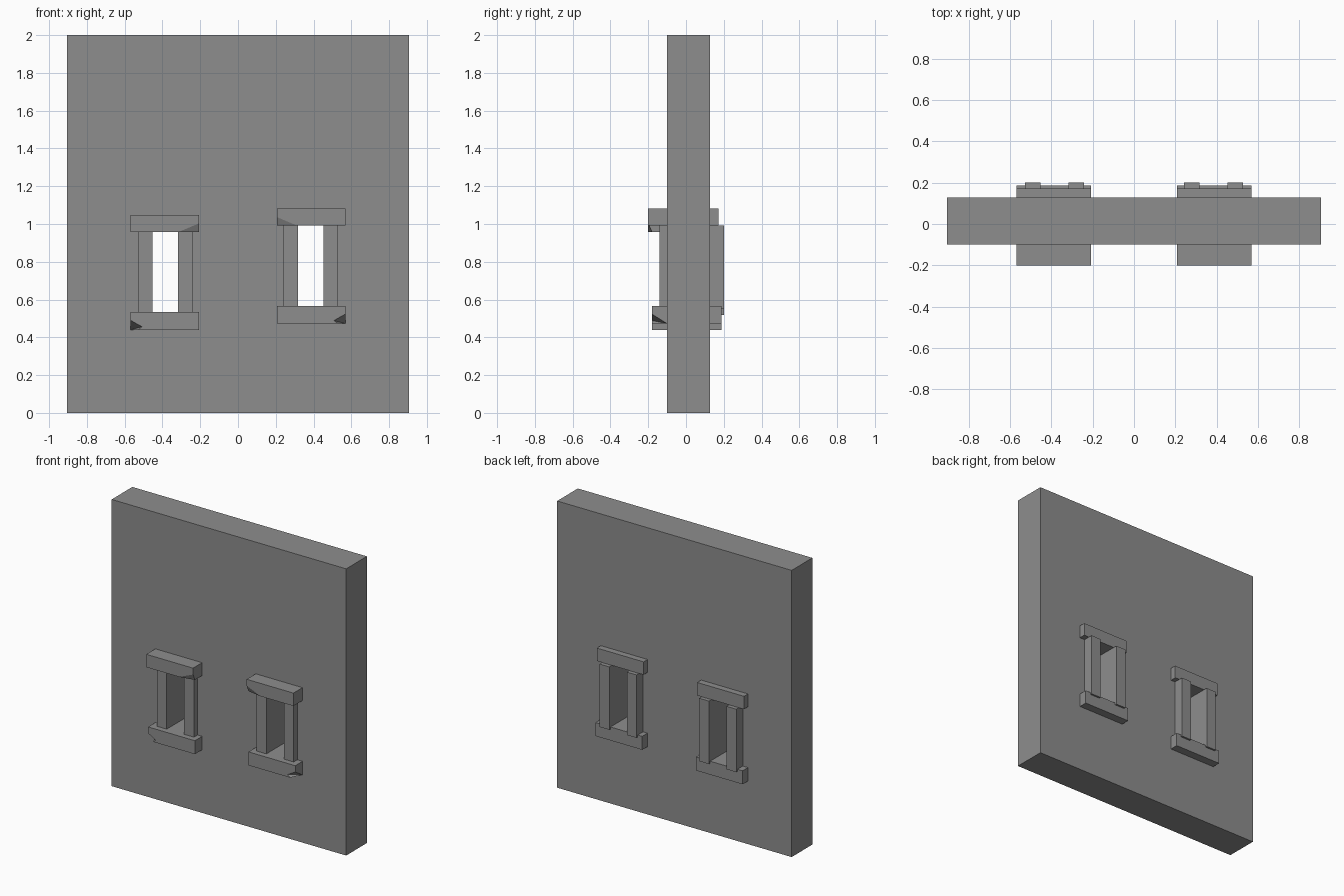
import bpy
import bmesh
from mathutils import Vector

cube = bpy.data.objects.get("Cube")
if cube:
    bpy.data.objects.remove(cube, do_unlink=True)

# One plain stone grey
stone = bpy.data.materials.new("stone_grey")
stone.use_nodes = True
GREY = (0.27, 0.27, 0.27, 1)
stone.diffuse_color = GREY
stone.node_tree.nodes["Principled BSDF"].inputs["Base Color"].default_value = GREY


def hull(name, points):
    """Convex solid around a handful of points."""
    bm = bmesh.new()
    for p in points:
        bm.verts.new(p)
    bmesh.ops.convex_hull(bm, input=bm.verts)
    bmesh.ops.dissolve_limit(bm, angle_limit=0.01, verts=bm.verts, edges=bm.edges)
    bmesh.ops.recalc_face_normals(bm, faces=bm.faces)
    mesh = bpy.data.meshes.new(name)
    bm.to_mesh(mesh)
    bm.free()
    mesh.materials.append(stone)
    obj = bpy.data.objects.new(name, mesh)
    bpy.context.collection.objects.link(obj)
    return obj


def box(name, xs, ys, zs):
    return hull(name, [(x, y, z) for x in xs for y in ys for z in zs])


def cut(target, cutter):
    cutter.hide_render = True
    cutter.hide_viewport = True
    cutter.display_type = 'WIRE'
    mod = target.modifiers.new(cutter.name, 'BOOLEAN')
    mod.operation = 'DIFFERENCE'
    mod.solver = 'EXACT'
    mod.object = cutter
    # Bake the cut and drop the helper
    bpy.context.view_layer.update()
    graph = bpy.context.evaluated_depsgraph_get()
    mesh = bpy.data.meshes.new_from_object(target.evaluated_get(graph))
    target.modifiers.clear()
    target.data = mesh
    bpy.data.objects.remove(cutter, do_unlink=True)


def chip(target, corner, points, outward):
    """Break off a corner; points are offsets from that corner."""
    corner = Vector(corner)
    tip = Vector(outward) * 0.03
    cut(target, hull("chip_cutter", [corner + Vector(p) for p in points] + [corner + tip]))


# Wall slab
wall = box("wall", (-0.905, 0.905), (-0.1, 0.128), (0, 2))

# Two mirrored window surrounds, the left one slightly higher
for side, s, base in (("right", -1, 0.44), ("left", 1, 0.473)):
    inner, outer = 0.207 * s, 0.568 * s
    sill_top, lintel_low = base + 0.094, base + 0.518

    # Opening through the wall, hidden behind the frame stones
    cut(wall, box("opening_cutter", (0.28 * s, 0.49 * s), (-0.5, 0.5),
                  (base + 0.05, lintel_low + 0.04)))

    sill = box(f"{side}_window_sill", (inner, outer), (-0.18, 0.187), (base, sill_top))
    lintel = box(f"{side}_window_lintel", (inner, outer), (-0.2, 0.172),
                 (lintel_low, lintel_low + 0.09))
    for part, x1, x2 in (("inner", 0.242, 0.317), ("outer", 0.452, 0.528)):
        box(f"{side}_window_{part}_jamb", (x1 * s, x2 * s), (-0.14, 0.2),
            (sill_top - 0.015, lintel_low))

    # Broken lower corners of sill and lintel
    chip(sill, (outer, -0.18, base),
         [(0, 0, 0.05), (-0.06 * s, 0, 0.016), (-0.04 * s, 0, 0), (0, 0.08, 0)], (s, -1, -1))
    chip(lintel, (inner, -0.2, lintel_low),
         [(0, 0, 0.045), (0.107 * s, 0, 0), (0, 0.02, 0)], (-s, -1, -1))
